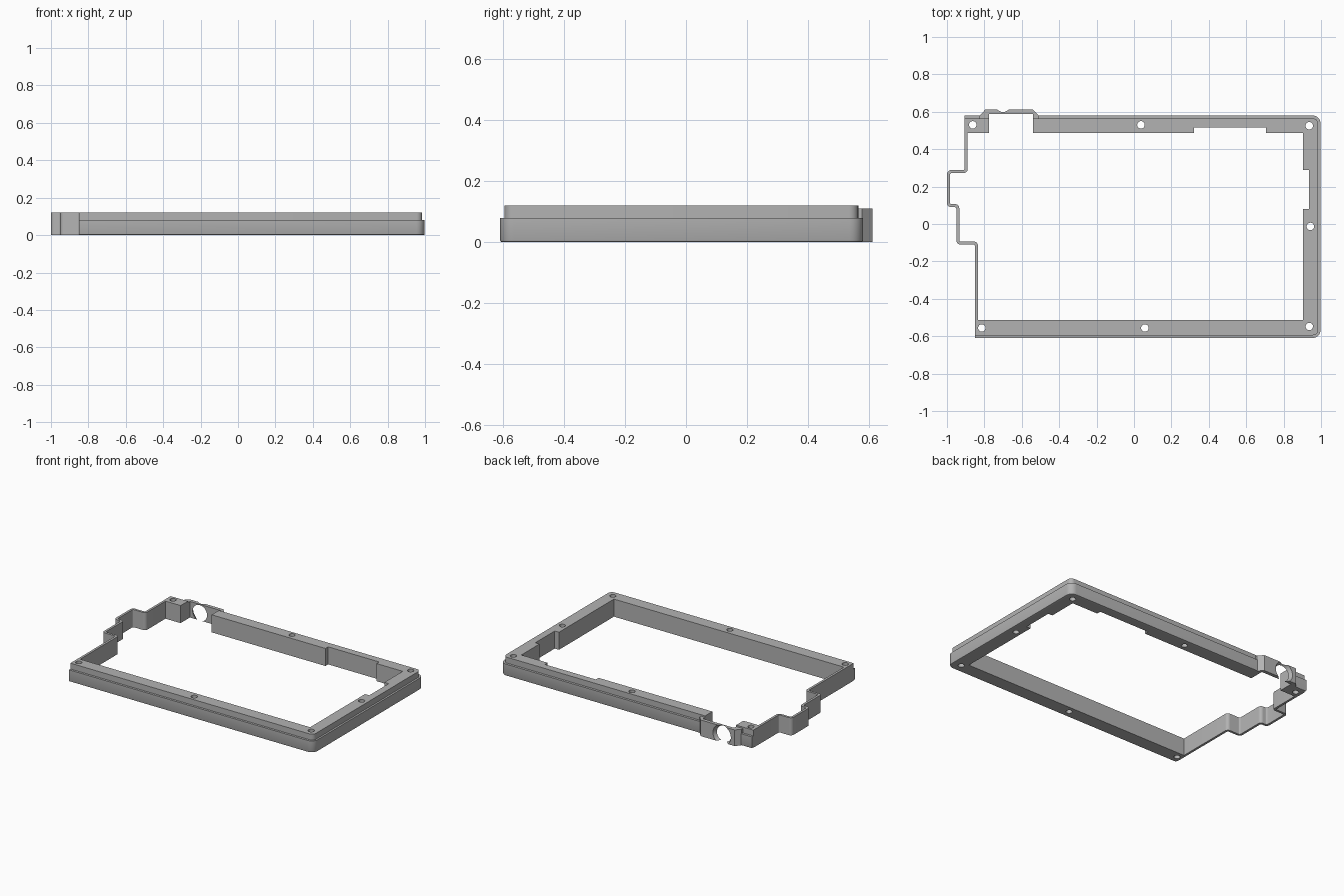
import bpy, bmesh, math
from mathutils import Vector

if "Cube" in bpy.data.objects:
    bpy.data.objects.remove(bpy.data.objects["Cube"])

grey = bpy.data.materials.new("plain_grey")
grey.diffuse_color = (0.45, 0.45, 0.45, 1)
grey.use_nodes = True
grey.node_tree.nodes["Principled BSDF"].inputs["Base Color"].default_value = grey.diffuse_color


def rounded(points, steps=6):
    """Turn (x, y, radius) corners into a loop with rounded corners."""
    out = []
    for i, (x, y, r) in enumerate(points):
        p = Vector((x, y))
        if r == 0:
            out.append(p)
            continue
        a = (Vector(points[i - 1][:2]) - p).normalized()
        b = (Vector(points[(i + 1) % len(points)][:2]) - p).normalized()
        c = p + (a + b) * r
        for k in range(steps + 1):
            t = k / steps * math.pi / 2
            out.append(c - b * r * math.cos(t) - a * r * math.sin(t))
    return out


def slab(name, points, height, bottom_bevel=0):
    bm = bmesh.new()
    face = bm.faces.new([bm.verts.new((p.x, p.y, 0)) for p in rounded(points)])
    top = bmesh.ops.extrude_face_region(bm, geom=[face])["geom"]
    for v in top:
        if isinstance(v, bmesh.types.BMVert):
            v.co.z = height
    bmesh.ops.recalc_face_normals(bm, faces=bm.faces)
    if bottom_bevel:
        edges = [e for e in bm.edges if all(v.co.z < 1e-6 for v in e.verts)]
        bmesh.ops.bevel(bm, geom=edges, offset=bottom_bevel, segments=2,
                        profile=0.5, affect='EDGES')
    mesh = bpy.data.meshes.new(name)
    bm.to_mesh(mesh)
    bm.free()
    mesh.materials.append(grey)
    obj = bpy.data.objects.new(name, mesh)
    bpy.context.collection.objects.link(obj)
    return obj


def combine(target, other, operation):
    bpy.context.view_layer.objects.active = target
    mod = target.modifiers.new("combine", 'BOOLEAN')
    mod.operation, mod.object, mod.solver = operation, other, 'EXACT'
    bpy.ops.object.modifier_apply(modifier=mod.name)
    bpy.data.objects.remove(other)


def cutter(location, r1, r2, depth, rotation=(0, 0, 0), sides=24):
    bpy.ops.mesh.primitive_cone_add(vertices=sides, radius1=r1, radius2=r2, depth=depth,
                                    location=location, rotation=rotation)
    obj = bpy.context.object
    obj.hide_render = True
    obj.data.materials.append(grey)
    return obj


# Full-height frame, open at the port, with the stepped thin wall on the left
o, i = 0.022, 0.01
frame = slab("frame", [
    (-0.54, 0.565, 0), (0.985, 0.565, 0.03), (0.985, -0.595, 0.03), (-0.85, -0.595, 0),
    (-0.85, -0.11, i), (-0.95, -0.11, o), (-0.95, 0.09, i), (-1.0, 0.09, o),
    (-1.0, 0.288, o), (-0.905, 0.288, i), (-0.905, 0.565, 0), (-0.775, 0.565, 0),
    (-0.775, 0.487, 0), (-0.889, 0.487, 0), (-0.889, 0.272, o), (-0.984, 0.272, i),
    (-0.984, 0.106, i), (-0.934, 0.106, o), (-0.934, -0.094, i), (-0.834, -0.094, o),
    (-0.834, -0.513, 0), (0.904, -0.513, 0), (0.904, 0.08, 0), (0.936, 0.08, 0),
    (0.936, 0.29, 0), (0.904, 0.29, 0), (0.904, 0.487, 0), (0.706, 0.487, 0),
    (0.706, 0.516, 0), (0.32, 0.516, 0), (0.32, 0.487, 0), (-0.54, 0.487, 0)], 0.12)

# Lower skirt that makes the ledge around three sides, and its short left piece
skirt = slab("skirt", [
    (-0.54, 0.581, 0), (0.998, 0.581, 0.045), (0.998, -0.61, 0.045), (-0.85, -0.61, 0),
    (-0.85, -0.57, 0), (0.955, -0.57, 0), (0.955, 0.545, 0), (-0.54, 0.545, 0)], 0.08, 0.007)
corner_skirt = slab("corner_skirt", [
    (-0.905, 0.581, 0), (-0.775, 0.581, 0), (-0.775, 0.545, 0), (-0.905, 0.545, 0)], 0.08, 0.007)
combine(frame, skirt, 'UNION')
combine(frame, corner_skirt, 'UNION')

# Bulged port wall with a flared cable hole open at the bottom
port = slab("port_wall", [
    (-0.825, 0.56, 0), (-0.825, 0.578, 0), (-0.795, 0.612, 0), (-0.54, 0.612, 0),
    (-0.508, 0.578, 0), (-0.508, 0.56, 0), (-0.54, 0.56, 0), (-0.54, 0.588, 0),
    (-0.775, 0.588, 0), (-0.775, 0.56, 0)], 0.11)
combine(port, cutter((-0.70, 0.60, 0.05), 0.05, 0.072, 0.04, (-math.pi / 2, 0, 0), 32), 'DIFFERENCE')
combine(frame, port, 'UNION')

# Screw holes through the rails
for x, y in [(-0.862, 0.53), (0.037, 0.53), (0.937, 0.525), (0.943, -0.013),
             (0.937, -0.548), (0.058, -0.556), (-0.814, -0.556)]:
    combine(frame, cutter((x, y, 0.06), 0.02, 0.02, 0.2), 'DIFFERENCE')

bpy.ops.object.select_all(action='DESELECT')
frame.select_set(True)
bpy.context.view_layer.objects.active = frame
bpy.ops.object.shade_smooth_by_angle(angle=math.radians(30))
